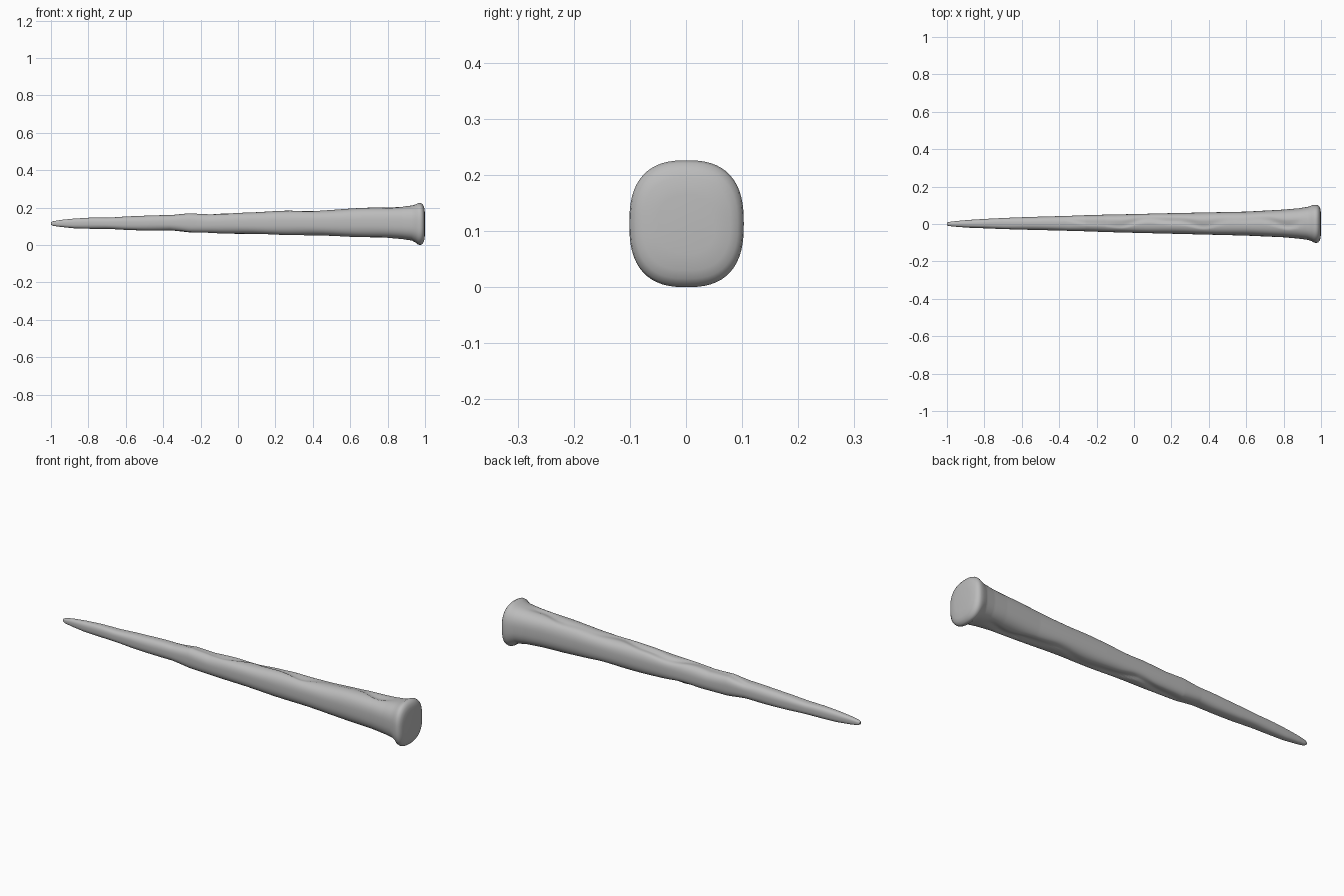
import bpy, bmesh, math

if "Cube" in bpy.data.objects:
    bpy.data.objects.remove(bpy.data.objects["Cube"])

# Stations along the nail: x, bottom z, top z, low y, high y
STATIONS = [
    (-1.000, .109, .121, -.006, .006), (-.990, .103, .127, -.011, .011),
    (-.950, .097, .134, -.015, .016), (-.880, .090, .141, -.020, .022),
    (-.800, .088, .145, -.023, .027), (-.700, .085, .147, -.027, .032),
    (-.600, .080, .154, -.030, .036), (-.480, .079, .156, -.033, .040),
    (-.360, .077, .160, -.036, .043), (-.260, .064, .172, -.039, .047),
    (-.150, .065, .165, -.043, .050), (0.00, .060, .172, -.047, .053),
    (.200, .055, .182, -.052, .058), (.400, .051, .184, -.057, .062),
    (.600, .045, .194, -.062, .066), (.800, .036, .203, -.071, .077),
    (.880, .031, .207, -.078, .084), (.930, .024, .211, -.085, .092),
    (.950, .013, .217, -.092, .099), (.962, .003, .224, -.099, .102),
    (.973, .000, .226, -.101, .103), (.984, .004, .221, -.099, .101),
    (.992, .015, .210, -.090, .092), (.997, .030, .195, -.077, .079),
    (1.000, .060, .165, -.050, .052),
]
SEGMENTS = 56


def section(x):
    """Interpolate the outline between neighbouring stations."""
    for a, b in zip(STATIONS, STATIONS[1:]):
        if x <= b[0]:
            t = (x - a[0]) / (b[0] - a[0])
            return [p + (q - p) * t for p, q in zip(a[1:], b[1:])]
    return STATIONS[-1][1:]


def smooth(a, b, v):
    t = max(0, min(1, (v - a) / (b - a)))
    return t * t * (3 - 2 * t)


def hammered(x, y, z, cz, half_h):
    """Wavy forged seam along the upper and lower faces."""
    fade = smooth(-.45, -.25, x) * (1 - smooth(.82, .92, x))
    side = (z - cz) / half_h
    phase = 0 if side > 0 else 1.7
    seam = .016 * math.sin(13 * x + phase) + .006 * math.sin(29 * x + phase)
    d = y - seam
    step = smooth(-.006, .006, d) * (1 - smooth(.012, .045, d))
    depth = .009 * (.65 + .35 * math.sin(9 * x + phase))
    z -= side * abs(side) * step * depth * fade
    ripple = .0015 * math.sin(17 * x + 3 * side) * smooth(-.95, -.7, x)
    return z + side * ripple * (1 - smooth(.85, .93, x))


# Nail: one lofted body from the point to the flared head
xs = sorted(set([s[0] for s in STATIONS] + [-.98 + i * .0125 for i in range(154)]))
bm = bmesh.new()
rings = []
for x in xs:
    z0, z1, y0, y1 = section(x)
    cy, cz, hy, hz = (y0 + y1) / 2, (z0 + z1) / 2, (y1 - y0) / 2, (z1 - z0) / 2
    ring = []
    for i in range(SEGMENTS):
        a = 2 * math.pi * i / SEGMENTS
        c, s = math.cos(a), math.sin(a)
        y = cy + hy * math.copysign(abs(c) ** .78, c)
        z = cz + hz * math.copysign(abs(s) ** .78, s)
        ring.append(bm.verts.new((x, y, hammered(x, y, z, cz, hz))))
    rings.append(ring)
for a, b in zip(rings, rings[1:]):
    for i in range(SEGMENTS):
        j = (i + 1) % SEGMENTS
        bm.faces.new((a[i], a[j], b[j], b[i]))
bm.faces.new(rings[0][::-1])
bm.faces.new(rings[-1])
bmesh.ops.recalc_face_normals(bm, faces=bm.faces)
mesh = bpy.data.meshes.new("nail")
bm.to_mesh(mesh)
bm.free()

iron = bpy.data.materials.new("grey iron")
iron.diffuse_color = (.5, .5, .5, 1)
iron.use_nodes = True
iron.node_tree.nodes["Principled BSDF"].inputs["Base Color"].default_value = iron.diffuse_color
mesh.materials.append(iron)
nail = bpy.data.objects.new("nail", mesh)
bpy.context.collection.objects.link(nail)
bpy.context.view_layer.objects.active = nail
nail.select_set(True)
bpy.ops.object.shade_smooth_by_angle(angle=math.radians(50))
